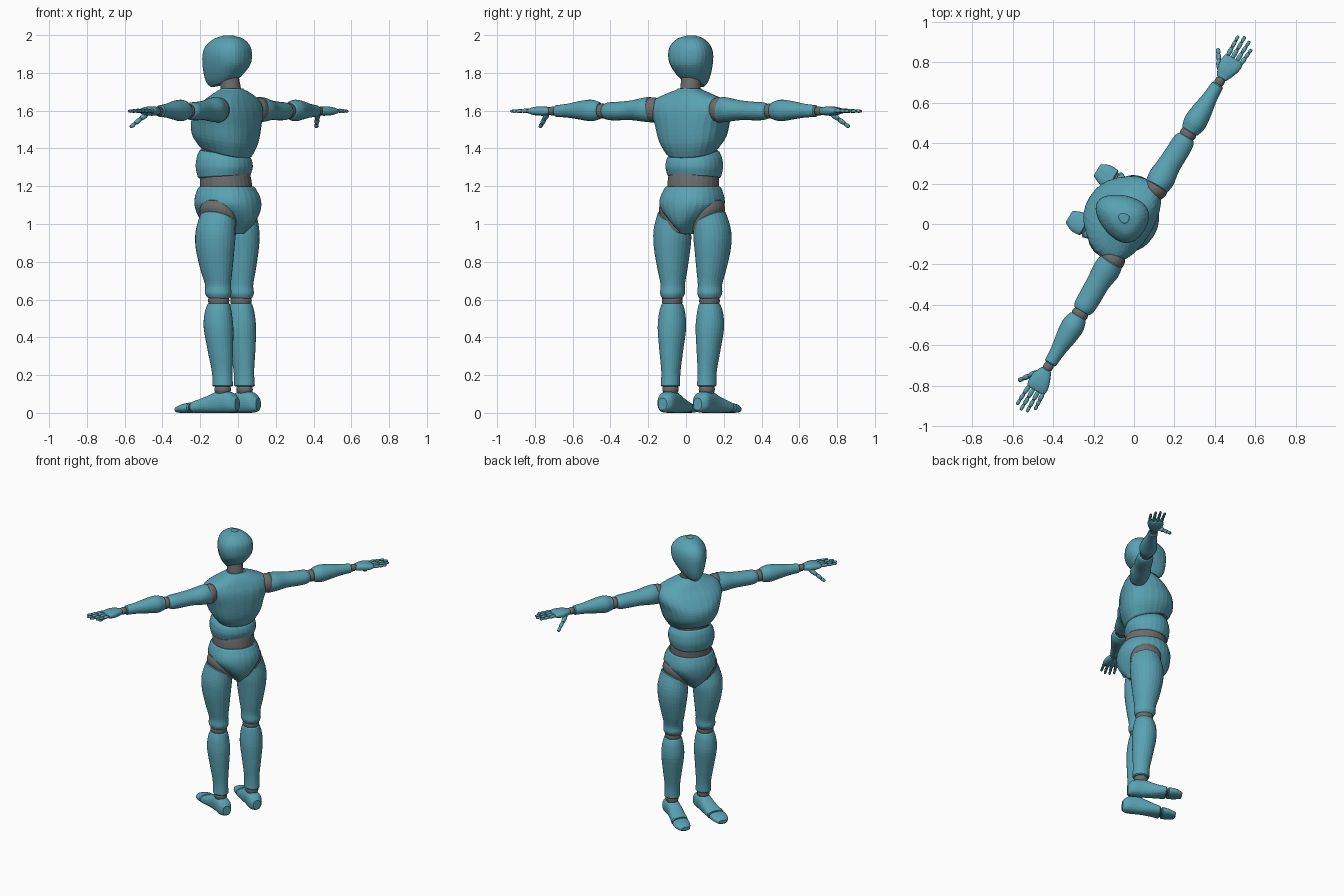
import bpy, bmesh, math
from mathutils import Matrix, Vector

cube = bpy.data.objects.get("Cube")
if cube:
    bpy.data.objects.remove(cube, do_unlink=True)


def material(name, rgb):
    m = bpy.data.materials.new(name)
    m.use_nodes = True
    col = (*rgb, 1)
    m.diffuse_color = col
    bsdf = next(n for n in m.node_tree.nodes if n.type == 'BSDF_PRINCIPLED')
    bsdf.inputs["Base Color"].default_value = col
    bsdf.inputs["Roughness"].default_value = 0.6
    return m


SHELL = material("teal shell", (0.10, 0.36, 0.45))
JOINT = material("grey joint", (0.15, 0.15, 0.15))
TURN = Matrix.Rotation(math.radians(-121), 4, 'Z')   # the whole figure is turned
SIDES = 28
parts = []


def spline(rows, sub):
    """Smoothly interpolate all station values."""
    out = []
    for i in range(len(rows) - 1):
        p = [rows[max(0, min(len(rows) - 1, i + k))] for k in (-1, 0, 1, 2)]
        for s in range(sub):
            t = s / sub
            out.append([b + 0.5 * t * (c - a + t * (2*a - 5*b + 4*c - d + t * (3*(b - c) + d - a)))
                        for a, b, c, d in zip(*p)])
    return out + [list(rows[-1])]


def loft(name, mat, stations, axis='Z', side=1, power=2.0, taper=0.0, cap=0.006,
         place=Matrix(), sub=4):
    """Stations: x, y, z, half width, half depth, tilt across, tilt along depth."""
    rows = spline([tuple(s) + (0,) * (7 - len(s)) for s in stations], sub)
    k = "XYZ".index(axis)

    # small chamfer ring on each end
    def chamfer(end, inner):
        r = list(end)
        r[k] += math.copysign(cap, end[k] - inner[k])
        r[3] = max(r[3] - cap, r[3] * 0.4)
        r[4] = max(r[4] - cap, r[4] * 0.4)
        return r
    rows = [chamfer(rows[0], rows[1])] + rows + [chamfer(rows[-1], rows[-2])]
    bm = bmesh.new()
    rings = []
    for x, y, z, a, b, tu, tv in rows:
        ring = []
        for i in range(SIDES):
            t = 2 * math.pi * i / SIDES
            c, s = math.cos(t), math.sin(t)
            u = a * math.copysign(abs(c) ** (2 / power), c)
            v = b * math.copysign(abs(s) ** (2 / power), s)
            u *= 1 + taper * s          # narrower toward the face side
            w = tu * u + tv * v
            off = {'Z': (u, v, w), 'X': (w, u, v), 'Y': (u, w, v)}[axis]
            co = place @ (Vector((x, y, z)) + Vector(off))
            co.x *= side
            ring.append(bm.verts.new(TURN @ co))
        rings.append(ring)
    for r0, r1 in zip(rings, rings[1:]):
        for i in range(SIDES):
            j = (i + 1) % SIDES
            bm.faces.new((r0[i], r0[j], r1[j], r1[i]))
    bm.faces.new(rings[0])
    bm.faces.new(rings[-1])
    return finish(name, mat, bm)


def finish(name, mat, bm):
    bmesh.ops.recalc_face_normals(bm, faces=bm.faces)
    me = bpy.data.meshes.new(name)
    bm.to_mesh(me)
    bm.free()
    me.materials.append(mat)
    ob = bpy.data.objects.new(name, me)
    bpy.context.collection.objects.link(ob)
    parts.append(ob)
    return ob


def ball(name, centre, radii, side=1):
    bm = bmesh.new()
    bmesh.ops.create_uvsphere(bm, u_segments=20, v_segments=12, radius=1)
    x, y, z = centre
    bm.transform(TURN @ Matrix.Translation((x * side, y, z)) @ Matrix.Diagonal((*radii, 1)))
    finish(name, JOINT, bm)


def digit(name, start, end, radius, side, lengths=(0.42, 0.32, 0.26)):
    """A finger: three rounded segments with small grey knuckles."""
    start, end = Vector(start), Vector(end)
    run = end - start
    turn = run.to_track_quat('Z', 'Y').to_matrix().to_4x4()
    at = 0
    for n, part in enumerate(lengths):
        p, seg, r = start + run * at, run.length * part, radius * (1 - 0.12 * n)
        ball(f"{name}_knuckle_{n + 1}", p, (r * 0.8,) * 3, side)
        loft(f"{name}_segment_{n + 1}", SHELL,
             [(0, 0, seg * 0.1, r * 0.8, r * 0.8), (0, 0, seg * 0.5, r, r),
              (0, 0, seg * 0.93, r * 0.8, r * 0.75)],
             side=side, cap=0.003, place=Matrix.Translation(p) @ turn, sub=2)
        at += part


# Head and neck
loft("head", SHELL, [
    (0, -.092, 1.745, .050, .075, 0, .25), (0, -.088, 1.775, .072, .105, 0, .2),
    (0, -.078, 1.83, .097, .130, 0, .1), (0, -.075, 1.89, .108, .135),
    (0, -.070, 1.94, .099, .122), (0, -.063, 1.98, .066, .080),
    (0, -.060, 1.996, .025, .030)], power=2.2, taper=.3, cap=.003)
loft("neck", JOINT, [(0, -.04, 1.66, .062, .062), (0, -.045, 1.72, .054, .054),
                     (0, -.06, 1.79, .054, .054)])

# Torso
loft("chest", SHELL, [
    (0, -.085, 1.39, .132, .140, 0, -.25), (0, -.085, 1.45, .172, .168, 0, -.15),
    (0, -.080, 1.53, .198, .172, 0, -.05), (0, -.062, 1.60, .222, .150),
    (0, -.045, 1.655, .200, .112), (0, -.040, 1.69, .125, .085),
    (0, -.040, 1.71, .068, .064)], power=2.3, taper=.12, cap=.008)
loft("belly_joint", JOINT, [(0, -.085, 1.28, .118, .118), (0, -.085, 1.38, .118, .120),
                            (0, -.085, 1.46, .125, .125)])
loft("abdomen", SHELL, [
    (0, -.085, 1.255, .140, .136, 0, .05), (0, -.085, 1.30, .150, .147),
    (0, -.085, 1.345, .145, .142, 0, -.06), (0, -.085, 1.372, .130, .130, 0, -.12)],
    power=2.2, cap=.008)
loft("waist_joint", JOINT, [(0, -.070, 1.14, .136, .140), (0, -.075, 1.22, .137, .138),
                            (0, -.085, 1.30, .130, .130)])
loft("pelvis", SHELL, [
    (0, -.070, 1.19, .146, .150), (0, -.065, 1.145, .163, .170),
    (0, -.062, 1.10, .164, .176), (0, -.060, 1.05, .128, .170),
    (0, -.058, 1.00, .076, .148), (0, -.055, .955, .034, .100)], power=2.2, cap=.008)

for side, tag in ((1, "left"), (-1, "right")):
    # Leg
    loft(f"{tag}_hip_joint", JOINT, [
        (.095, -.060, .98, .070, .090, .5), (.102, -.062, 1.045, .082, .102, .5),
        (.100, -.062, 1.09, .070, .095, .5)], side=side)
    loft(f"{tag}_thigh", SHELL, [
        (.112, -.060, 1.025, .080, .098, .5), (.123, -.065, .95, .097, .109, .2),
        (.125, -.066, .87, .093, .106), (.120, -.061, .76, .076, .088),
        (.115, -.055, .68, .062, .071), (.115, -.053, .635, .064, .072),
        (.115, -.050, .612, .056, .062)], side=side)
    ball(f"{tag}_knee_joint", (.115, -.05, .594), (.054, .058, .05), side)
    loft(f"{tag}_shin", SHELL, [
        (.115, -.050, .574, .056, .061), (.117, -.052, .53, .068, .073),
        (.117, -.050, .45, .074, .080), (.115, -.040, .33, .061, .069),
        (.112, -.031, .22, .049, .056), (.112, -.027, .145, .050, .056)], side=side)
    ball(f"{tag}_ankle_joint", (.112, -.027, .125), (.042, .045, .04), side)

    # Foot and toes
    loft(f"{tag}_foot", SHELL, [
        (.108, .055, .046, .032, .038), (.110, .025, .055, .048, .054),
        (.112, -.045, .058, .048, .058), (.118, -.115, .044, .051, .044),
        (.129, -.185, .031, .058, .031)], axis='Y', side=side, power=2.4)
    loft(f"{tag}_toe_joint", JOINT, [(.130, -.17, .030, .045, .022),
                                     (.132, -.215, .027, .045, .019)], axis='Y', side=side)
    loft(f"{tag}_toes", SHELL, [
        (.131, -.205, .028, .056, .028), (.135, -.250, .024, .053, .024),
        (.134, -.288, .018, .036, .017)], axis='Y', side=side, power=2.3)

    # Arm
    ball(f"{tag}_shoulder_joint", (.205, 0, 1.605), (.06, .062, .066), side)
    loft(f"{tag}_upper_arm", SHELL, [
        (.215, .000, 1.605, .060, .068, 0, .15), (.265, .000, 1.605, .067, .063),
        (.340, -.002, 1.602, .058, .052), (.420, .000, 1.598, .056, .049),
        (.475, .000, 1.597, .053, .047), (.498, .000, 1.597, .044, .040)],
        axis='X', side=side)
    ball(f"{tag}_elbow_joint", (.518, 0, 1.598), (.036, .042, .040), side)
    loft(f"{tag}_forearm", SHELL, [
        (.538, .000, 1.600, .045, .046), (.585, .000, 1.601, .057, .057),
        (.650, .000, 1.602, .051, .050), (.730, .000, 1.600, .037, .037),
        (.800, .000, 1.598, .031, .031)], axis='X', side=side)
    ball(f"{tag}_wrist_joint", (.822, 0, 1.598), (.03, .025, .024), side)

    # Hand and fingers
    loft(f"{tag}_palm", SHELL, [
        (.842, .000, 1.598, .028, .020), (.885, .000, 1.598, .047, .025),
        (.925, .004, 1.598, .053, .022), (.950, .005, 1.598, .049, .015)],
        axis='X', side=side, power=2.5)
    tips = (1.062, 1.076, 1.068, 1.038)
    for name, tip, y in zip(("index", "middle", "ring", "little"), tips, (-.032, -.006, .021, .046)):
        digit(f"{tag}_{name}_finger", (.95, y, 1.6), (tip, y * 1.15, 1.597), .0115, side)
    digit(f"{tag}_thumb", (.875, -.033, 1.586), (.955, -.09, 1.513), .015, side)

# Smooth shading with crisp seams
for ob in bpy.context.view_layer.objects:
    ob.select_set(ob in parts)
bpy.context.view_layer.objects.active = parts[0]
bpy.ops.object.shade_smooth_by_angle(angle=math.radians(35))
